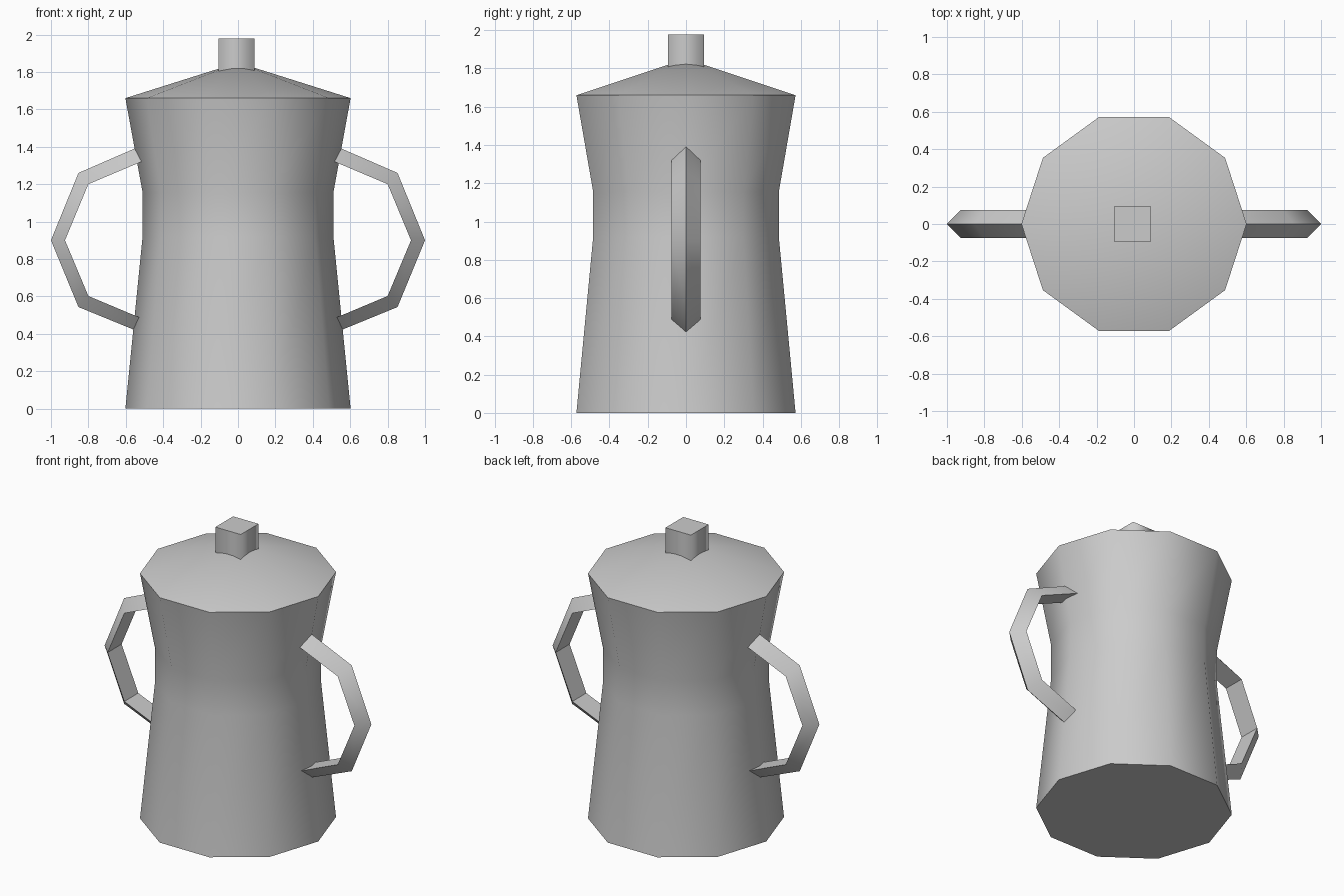
import bpy, bmesh, math

cube = bpy.data.objects.get("Cube")
if cube:
    bpy.data.objects.remove(cube, do_unlink=True)

GREY = (0.6, 0.6, 0.6, 1)
metal = bpy.data.materials.new("plain grey")
metal.use_nodes = True
metal.diffuse_color = GREY
metal.node_tree.nodes["Principled BSDF"].inputs["Base Color"].default_value = GREY


def finish(name, bm, sharp_deg=40):
    """Turn a bmesh into a smooth-shaded object with creases kept sharp."""
    bmesh.ops.recalc_face_normals(bm, faces=bm.faces)
    for face in bm.faces:
        face.smooth = True
    for edge in bm.edges:
        if len(edge.link_faces) == 2:
            edge.smooth = edge.calc_face_angle() < math.radians(sharp_deg)
    mesh = bpy.data.meshes.new(name)
    bm.to_mesh(mesh)
    bm.free()
    mesh.materials.append(metal)
    obj = bpy.data.objects.new(name, mesh)
    bpy.context.collection.objects.link(obj)
    return obj


def skin(bm, rings):
    """Bridge consecutive closed rings of vertices with quads."""
    for low, high in zip(rings, rings[1:]):
        n = len(low)
        for i in range(n):
            j = (i + 1) % n
            bm.faces.new((low[i], low[j], high[j], high[i]))


# Ten-sided waisted pot with its rim
SIDES = 10
RIM_R, RIM_Z = 0.602, 1.66


def ring(bm, radius, z):
    angles = [math.tau * i / SIDES for i in range(SIDES)]
    return [bm.verts.new((radius * math.cos(a), radius * math.sin(a), z)) for a in angles]


bm = bmesh.new()
profile = [(RIM_R, 0), (0.51, 0.92), (0.51, 1.155), (RIM_R, RIM_Z)]
rings = [ring(bm, r, z) for r, z in profile]
skin(bm, rings)
bm.faces.new(rings[0])
finish("pot_body", bm)

# Shallow conical lid
bm = bmesh.new()
edge_ring = ring(bm, RIM_R, RIM_Z)
apex = bm.verts.new((0, 0, 1.85))
for i in range(SIDES):
    bm.faces.new((edge_ring[i], edge_ring[(i + 1) % SIDES], apex))
finish("lid", bm)

# Square lid knob
bm = bmesh.new()
bmesh.ops.create_cube(bm, size=1)
for v in bm.verts:
    v.co = (v.co.x * 0.19 - 0.008, v.co.y * 0.19, 1.78 if v.co.z < 0 else 1.978)
knob = finish("lid_knob", bm)
# Soften the shading around the knob's sides only
for e in knob.data.edges:
    a, b = (knob.data.vertices[i].co for i in e.vertices)
    e.use_edge_sharp = abs(a.z - b.z) < 0.01

# Triangular-section handles: outer ridge and flat inner band
HALF = 0.075
outer = [(0.45, 1.435), (0.853, 1.26), (1.0, 0.9), (0.853, 0.543), (0.45, 0.378)]
inner = [(0.45, 1.348), (0.80, 1.20), (0.925, 0.9), (0.80, 0.602), (0.45, 0.455)]
for side, name in ((1, "left_handle"), (-1, "right_handle")):
    bm = bmesh.new()
    rings = []
    for (ox, oz), (ix, iz) in zip(outer, inner):
        section = [(ox, 0, oz), (ix, HALF, iz), (ix, -HALF, iz)]
        rings.append([bm.verts.new((side * x, y, z)) for x, y, z in section])
    skin(bm, rings)
    bm.faces.new(rings[0])
    bm.faces.new(rings[-1])
    finish(name, bm)
